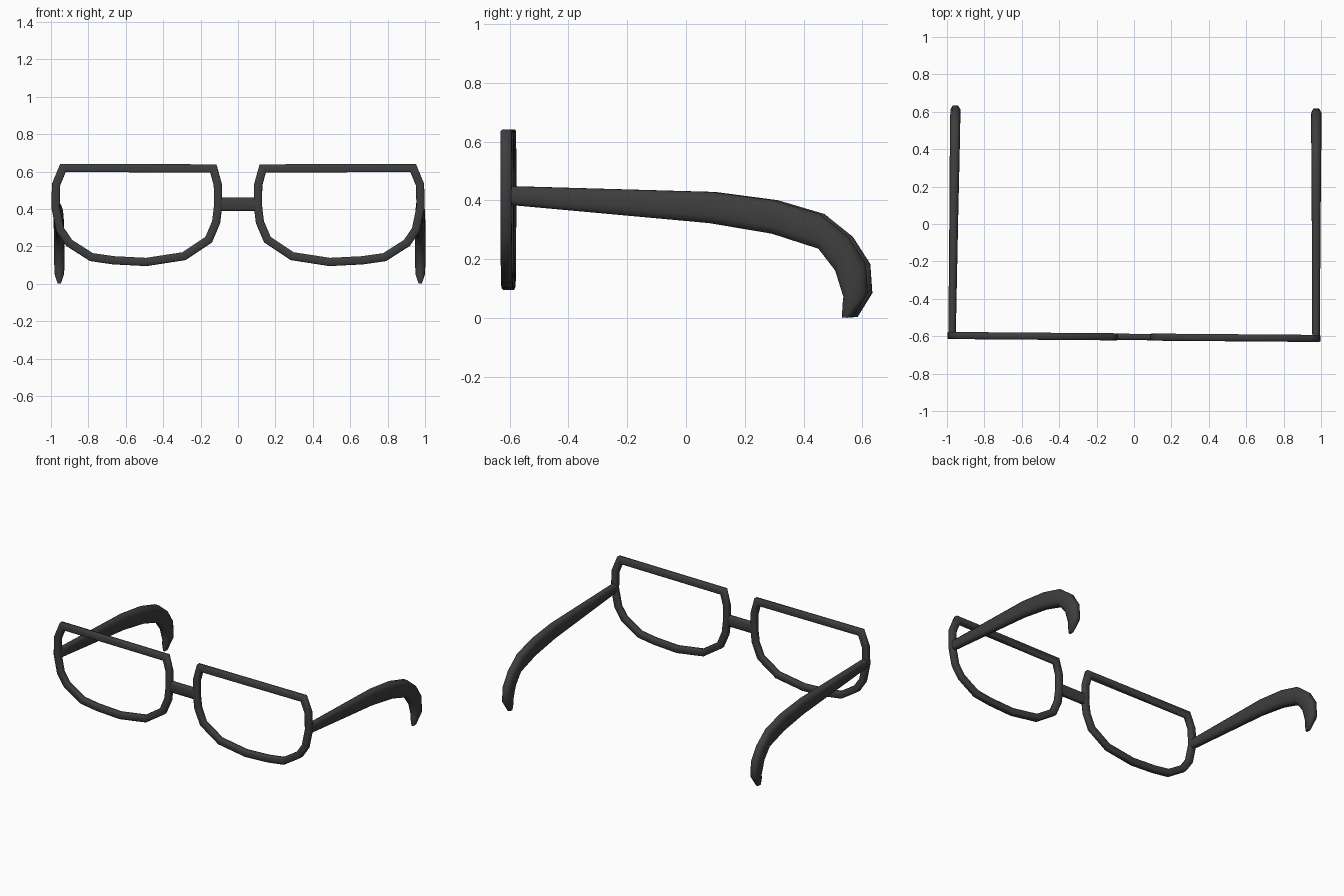
import bpy, bmesh, math
from mathutils import Vector

cube = bpy.data.objects.get("Cube")
if cube:
    bpy.data.objects.remove(cube, do_unlink=True)

SIDES = 8
FRONT_Y = -0.604
RIM = 0.022        # half width of the rim bars
TURN = -0.008      # the whole pair is turned very slightly

black = bpy.data.materials.new("charcoal_plastic")
black.use_nodes = True
colour = (0.048, 0.048, 0.048, 1)
black.diffuse_color = colour
black.node_tree.nodes["Principled BSDF"].inputs["Base Color"].default_value = colour


def section(power):
    """Eight-sided outline of unit half width; a low power makes it boxy."""
    points = []
    for k in range(SIDES):
        a = 2 * math.pi * (k + 0.5) / SIDES
        c, s = math.cos(a), math.sin(a)
        points.append((math.copysign(abs(c) ** power, c), math.copysign(abs(s) ** power, s)))
    reach = max(p[0] for p in points)
    return [(c / reach, s / reach) for c, s in points]


def loft(name, rings, power, closed=False, mirror=False):
    """Skin rounded-box rings, each given as (centre, half axis, half axis)."""
    bm = bmesh.new()
    outline = section(power)
    loops = [[bm.verts.new(c + u * s + v * t) for s, t in outline] for c, u, v in rings]
    count = len(loops)
    for i in range(count if closed else count - 1):
        a, b = loops[i], loops[(i + 1) % count]
        for k in range(SIDES):
            n = (k + 1) % SIDES
            bm.faces.new((a[k], a[n], b[n], b[k]))
    if not closed:
        bm.faces.new(loops[0])
        bm.faces.new(loops[-1])
    bmesh.ops.recalc_face_normals(bm, faces=bm.faces)
    mesh = bpy.data.meshes.new(name)
    bm.to_mesh(mesh)
    bm.free()
    mesh.materials.append(black)
    obj = bpy.data.objects.new(name, mesh)
    bpy.context.collection.objects.link(obj)
    obj.location.x = 0.005
    obj.rotation_euler.z = TURN
    if mirror:
        obj.modifiers.new("Mirror", 'MIRROR')
    bpy.ops.object.select_all(action='DESELECT')
    obj.select_set(True)
    bpy.context.view_layer.objects.active = obj
    bpy.ops.object.shade_smooth_by_angle(angle=math.radians(65))


# Lens rims: closed half-moon path with mitred corners
outline = [(.936, .62), (.973, .53), (.976, .41), (.951, .29), (.903, .219),
           (.784, .143), (.666, .126), (.49, .117), (.289, .148), (.157, .236),
           (.117, .33), (.106, .42), (.108, .53), (.132, .617)]
path = [Vector((x, FRONT_Y, z)) for x, z in outline]
depth = Vector((0, 0.019, 0))
rings = []
for i, p in enumerate(path):
    before = (p - path[i - 1]).normalized()
    after = (path[(i + 1) % len(path)] - p).normalized()
    tangent = (before + after).normalized()
    side = tangent.cross(Vector((0, 1, 0)))
    rings.append((p, side * RIM / tangent.dot(before), depth))
loft("lens_rims", rings, 0.4, closed=True, mirror=True)

# Bridge between the rims
loft("bridge", [(Vector((x, FRONT_Y, .425)), Vector((0, 0, .036)), Vector((0, .017, 0)))
                for x in (-.106, .106)], 0.5)

# Temples: upper edge (y, z), lower edge (y, z), half thickness
stations = [((-.605, .449), (-.605, .386), .02),
            ((.092, .429), (.087, .323), .024),
            ((.304, .401), (.3, .287), .026),
            ((.463, .354), (.458, .236), .027),
            ((.56, .276), (.515, .162), .027),
            ((.619, .184), (.543, .072), .027),
            ((.626, .085), (.54, .045), .026),
            ((.576, .004), (.538, .001), .009)]
rings = []
for top, low, half in stations:
    x = 0.969 - 0.0066 * top[0]
    a, b = Vector((x, *top)), Vector((x, *low))
    rings.append(((a + b) / 2, (a - b) / 2, Vector((half, 0, 0))))
loft("temples", rings, 0.7, mirror=True)
